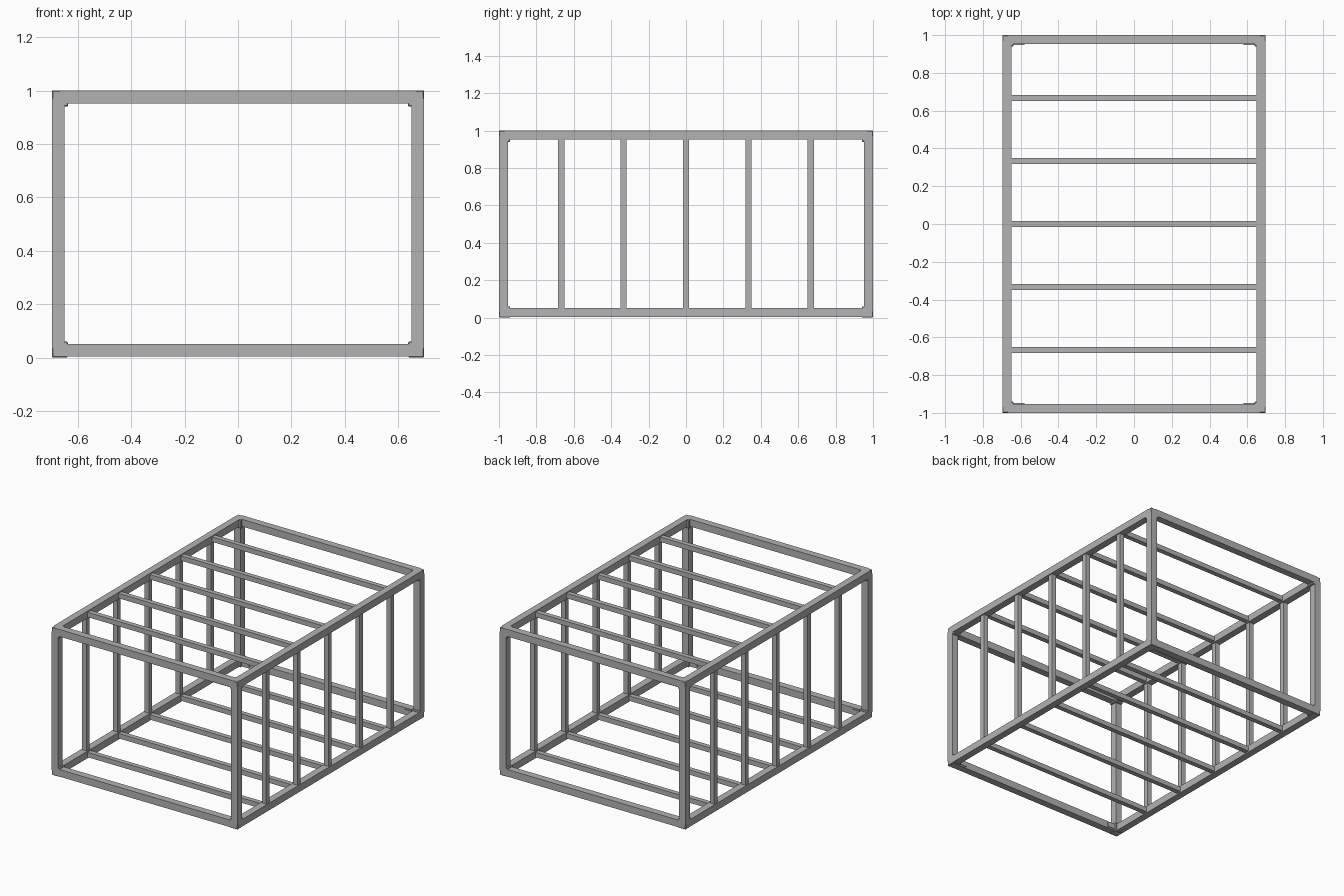
import bpy
import bmesh
from mathutils import Vector

cube = bpy.data.objects.get("Cube")
if cube:
    bpy.data.objects.remove(cube)

grey = bpy.data.materials.new("steel grey")
grey.use_nodes = True
colour = (0.45, 0.45, 0.45, 1)
grey.diffuse_color = colour
grey.node_tree.nodes["Principled BSDF"].inputs["Base Color"].default_value = colour

HX, HY, TOP = 0.697, 1.0, 1.0     # outer half width, half length, height
BEAM, RIB, CAP = 0.048, 0.033, 0.06
BOTTOM = 0.004
BX, BY = HX - BEAM / 2, HY - BEAM / 2          # beam centre lines
LEVELS = {"lower": BOTTOM + BEAM / 2, "upper": TOP - BEAM / 2}
SIDES = {"right": -1, "left": 1}
ENDS = {"front": -1, "back": 1}


def box(name, centre, size, bevel=0):
    bm = bmesh.new()
    bmesh.ops.create_cube(bm, size=1)
    bmesh.ops.scale(bm, vec=Vector(size), verts=bm.verts)
    if bevel:
        bmesh.ops.bevel(bm, geom=bm.edges[:], offset=bevel, segments=1, affect="EDGES")
    mesh = bpy.data.meshes.new(name)
    bm.to_mesh(mesh)
    bm.free()
    mesh.materials.append(grey)
    obj = bpy.data.objects.new(name, mesh)
    obj.location = centre
    bpy.context.collection.objects.link(obj)
    return obj


inner_x, inner_y = HX - CAP / 2, HY - CAP / 2
post_height = TOP - BOTTOM - CAP

# Main frame: long rails, end rails
for level, z in LEVELS.items():
    for side, s in SIDES.items():
        box(f"{level}_{side}_rail", (s * BX, 0, z), (BEAM, 2 * inner_y, BEAM))
    for end, e in ENDS.items():
        box(f"{level}_{end}_rail", (0, e * BY, z), (2 * inner_x, BEAM, BEAM))

# Corner posts and the slightly thicker corner joints
for side, s in SIDES.items():
    for end, e in ENDS.items():
        box(f"{end}_{side}_post", (s * BX, e * BY, (TOP + BOTTOM) / 2),
            (BEAM, BEAM, post_height))
        for level, z in LEVELS.items():
            cz = CAP / 2 if level == "lower" else TOP - CAP / 2
            box(f"{level}_{end}_{side}_joint", (s * inner_x, e * inner_y, cz),
                (CAP, CAP, CAP), 0.004)
        # Small fixing tab on the inside of the lower joint
        box(f"{end}_{side}_tab", (s * 0.61, e * (HY - BEAM - 0.002), BOTTOM + BEAM / 2),
            (0.06, 0.006, 0.03))

# Evenly spaced ribs: crossbars above and below, uprights on both sides
for i in range(-2, 3):
    y = i * HY / 3
    for level, z in LEVELS.items():
        box(f"{level}_crossbar_{i + 3}", (0, y, z), (2 * (BX - BEAM / 2), RIB, RIB))
    for side, s in SIDES.items():
        box(f"{side}_upright_{i + 3}", (s * BX, y, (TOP + BOTTOM) / 2),
            (RIB, RIB, TOP - BOTTOM - 2 * BEAM))
